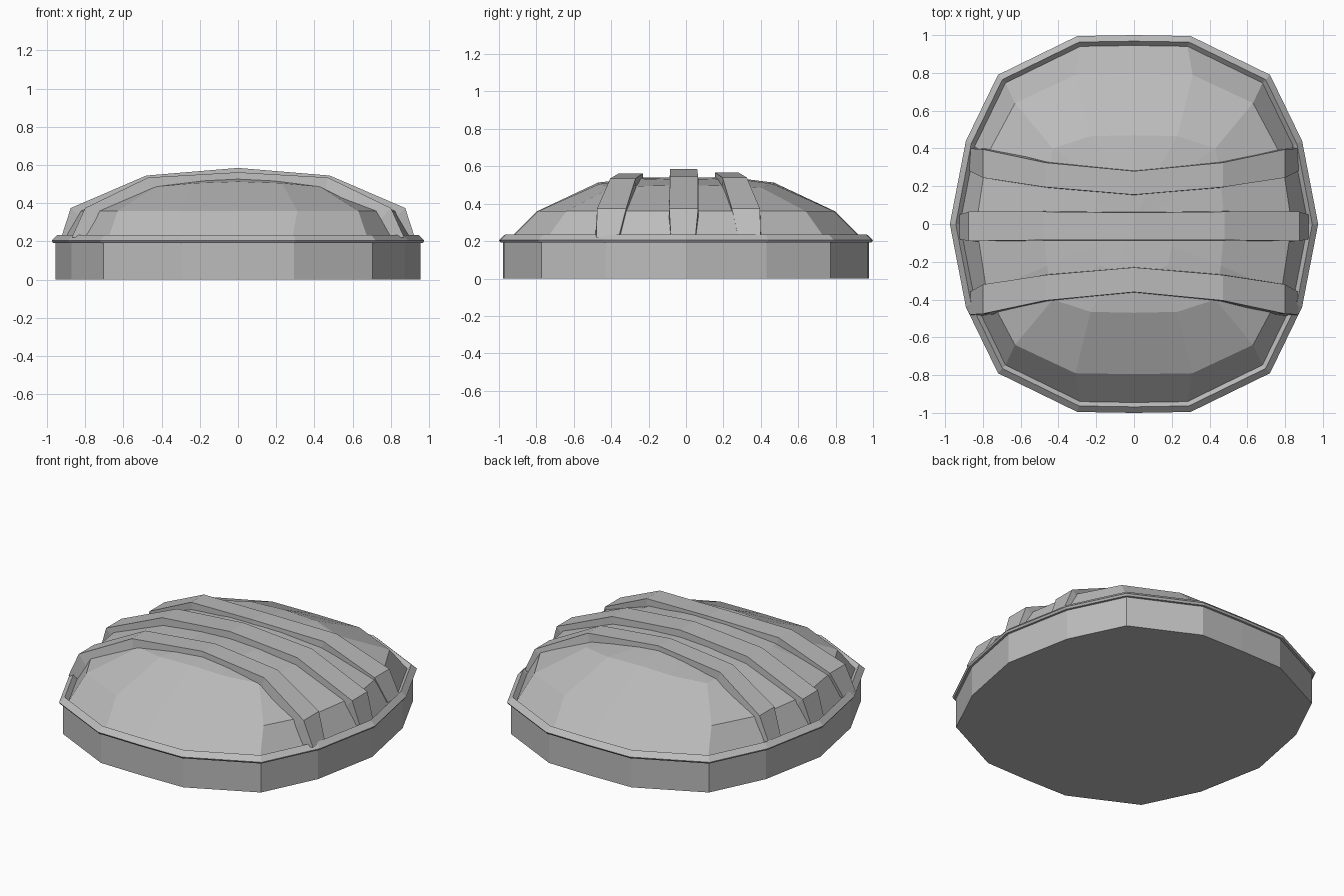
import bpy

cube = bpy.data.objects.get("Cube")
if cube:
    bpy.data.objects.remove(cube, do_unlink=True)

grey = bpy.data.materials.new("plain grey")
grey.use_nodes = True
grey.diffuse_color = (0.5, 0.5, 0.5, 1)
grey.node_tree.nodes["Principled BSDF"].inputs["Base Color"].default_value = (0.5, 0.5, 0.5, 1)


def make(name, verts, faces):
    mesh = bpy.data.meshes.new(name)
    mesh.from_pydata(verts, [], faces)
    mesh.materials.append(grey)
    obj = bpy.data.objects.new(name, mesh)
    bpy.context.collection.objects.link(obj)
    return obj


def full_ring(quarter):
    """Mirror a quarter outline (back centre to left side) into a closed loop, clockwise."""
    half = quarter + [(x, -y, z) for x, y, z in quarter[-2::-1]]
    return half + [(-x, y, z) for x, y, z in half[-2:0:-1]]


def loft(name, rings, cap_bottom=False, apex=None):
    n = len(rings[0])
    verts = [v for ring in rings for v in ring]
    faces = []
    for r in range(len(rings) - 1):
        for i in range(n):
            j = (i + 1) % n
            faces.append((r * n + j, r * n + i, (r + 1) * n + i, (r + 1) * n + j))
    if cap_bottom:
        faces.append(tuple(range(n)))
    if apex:
        top = (len(rings) - 1) * n
        verts.append(apex)
        faces += [(top + (i + 1) % n, top + i, len(verts) - 1) for i in range(n)]
    return make(name, verts, faces)


OUTLINE = [(0, 1.0), (0.3, 0.995), (0.72, 0.79), (0.89, 0.44), (0.975, 0)]


def outline(inset, z):
    return full_ring([(x * (1 - inset), y * (1 - inset), z) for x, y in OUTLINE])


# Flat-sided base wall with closed underside
loft("base", [outline(0.022, 0), outline(0.022, 0.2)], cap_bottom=True)

# Thin rim with a raised lip and inner groove
loft("rim", [outline(0.03, 0.193), outline(0.008, 0.193), outline(0, 0.205),
             outline(0.032, 0.235), outline(0.055, 0.21)])

# Faceted dome
lower = [(0, 0.795, 0.36), (0.31, 0.79, 0.36), (0.63, 0.64, 0.36), (0.78, 0.36, 0.36), (0.835, 0, 0.36)]
upper = [(0, 0.47, 0.513), (0.23, 0.465, 0.505), (0.43, 0.40, 0.487), (0.46, 0.22, 0.495), (0.48, 0, 0.5)]
crown = [(0, 0.25, 0.54), (0.1, 0.245, 0.537), (0.18, 0.22, 0.532), (0.2, 0.12, 0.53), (0.21, 0, 0.53)]
loft("dome", [outline(0.055, 0.21), full_ring(lower), full_ring(upper), full_ring(crown)],
     apex=(0, 0, 0.54))


def band(name, stations):
    """Arched strap: stations run from the centre to the left end as (x, z, front y, back y)."""
    path = [(-x, z, f, b) for x, z, f, b in stations[:0:-1]] + stations
    verts, faces = [], []
    for x, z, f, b in path:
        k = 0.9 if abs(x) > 0.6 else 0.97
        low = z if z < 0.3 else z - 0.09
        verts += [(x, f, z), (x, b, z), (x * k, b + 0.005, low), (x * k, f - 0.005, low)]
    for s in range(len(path) - 1):
        a, c = s * 4, s * 4 + 4
        for i in range(4):
            j = (i + 1) % 4
            faces.append((a + j, a + i, c + i, c + j))
    last = len(verts) - 4
    faces += [(0, 1, 2, 3), (last + 3, last + 2, last + 1, last)]
    make(name, verts, faces)


# Three straps over the dome, the outer two swept away from the middle
band("middle_band", [(0, 0.585, -0.085, 0.06), (0.48, 0.545, -0.085, 0.065),
                     (0.875, 0.375, -0.09, 0.065), (0.925, 0.22, -0.08, 0.05)])
band("front_band", [(0, 0.562, -0.36, -0.23), (0.47, 0.535, -0.405, -0.27),
                    (0.8, 0.375, -0.475, -0.32), (0.87, 0.22, -0.48, -0.36)])
band("back_band", [(0, 0.567, 0.155, 0.28), (0.47, 0.54, 0.195, 0.325),
                   (0.8, 0.375, 0.245, 0.395), (0.87, 0.22, 0.28, 0.40)])
